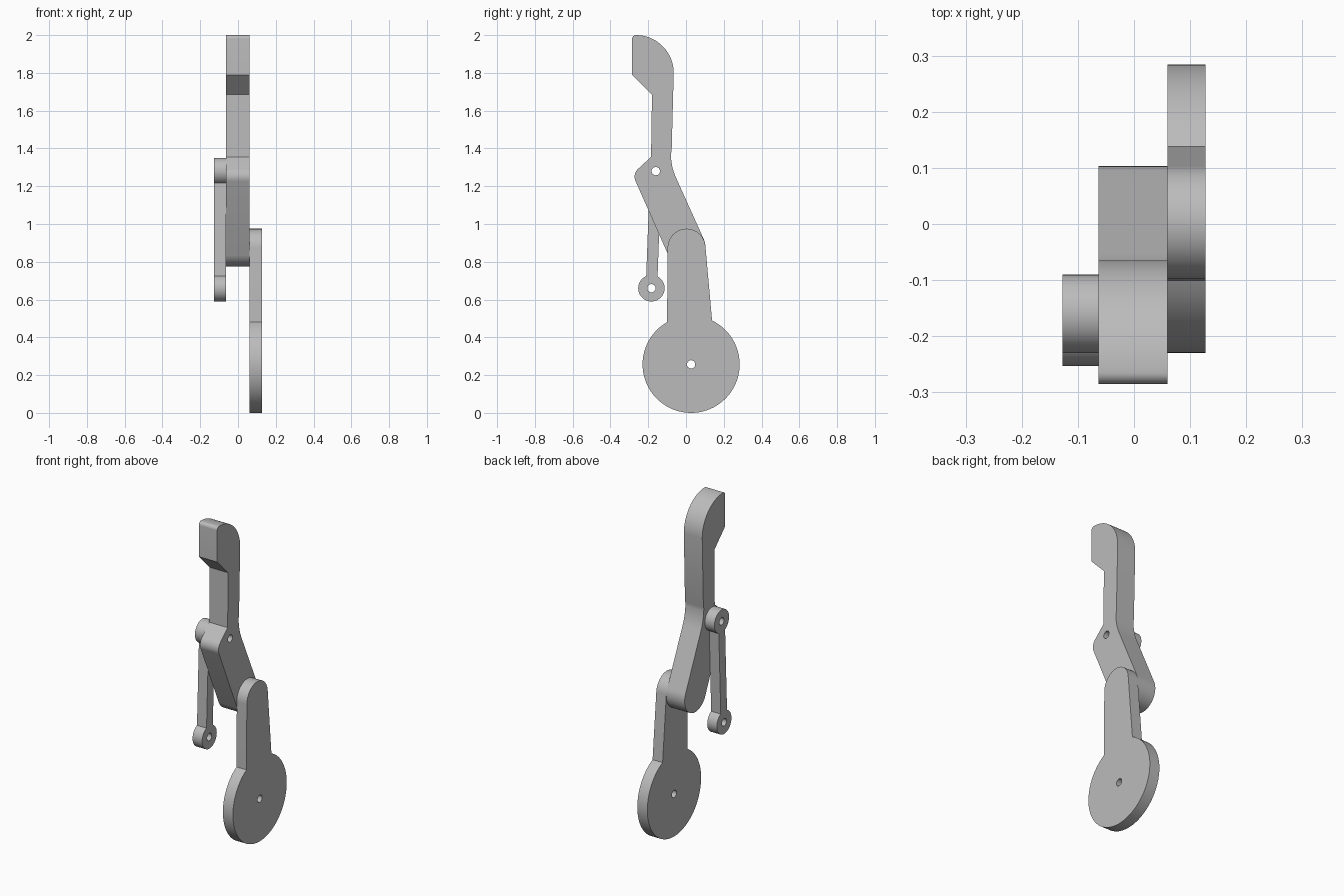
import bpy, bmesh
from math import radians, cos, sin

cube = bpy.data.objects.get("Cube")
if cube:
    bpy.data.objects.remove(cube)

# One plain grey for all parts
grey = bpy.data.materials.new("plain_grey")
grey.use_nodes = True
colour = (0.5, 0.5, 0.5, 1)
grey.diffuse_color = colour
grey.node_tree.nodes["Principled BSDF"].inputs["Base Color"].default_value = colour


def arc(cy, cz, r, start, end, n):
    """Points on a circular arc in the (y, z) plane, angles in degrees."""
    angles = [radians(start + (end - start) * i / n) for i in range(n + 1)]
    return [(cy + r * cos(a), cz + r * sin(a)) for a in angles]


def plate(name, outline, holes, x0, x1):
    """Flat plate cut from a side outline, with round pin holes."""
    bm = bmesh.new()
    loops = [outline] + [arc(y, z, 0.022, 0, 360, 24)[:-1] for y, z in holes]
    edges = []
    for loop in loops:
        verts = [bm.verts.new((x0, y, z)) for y, z in loop]
        edges += [bm.edges.new((verts[i - 1], verts[i])) for i in range(len(verts))]
    bmesh.ops.triangle_fill(bm, edges=edges, use_beauty=True, normal=(1, 0, 0))
    solid = bmesh.ops.extrude_face_region(bm, geom=bm.faces[:], use_keep_orig=True)
    moved = [v for v in solid["geom"] if isinstance(v, bmesh.types.BMVert)]
    bmesh.ops.translate(bm, verts=moved, vec=(x1 - x0, 0, 0))
    bmesh.ops.recalc_face_normals(bm, faces=bm.faces[:])
    mesh = bpy.data.meshes.new(name)
    bm.to_mesh(mesh)
    bm.free()
    mesh.materials.append(grey)
    obj = bpy.data.objects.new(name, mesh)
    bpy.context.collection.objects.link(obj)
    bpy.ops.object.select_all(action="DESELECT")
    obj.select_set(True)
    bpy.context.view_layer.objects.active = obj
    bpy.ops.object.shade_smooth_by_angle(angle=radians(20))


# Disc with a tapered rounded arm
disc = (0.027, 0.257)
crank = arc(*disc, 0.257, 119.7, 424.4, 72) + arc(0.003, 0.875, 0.1, 5, 180, 32)
plate("crank_disc", crank, [disc], 0.06, 0.127)

# Bent lever with a hooked head
pivot = (-0.16, 1.28)
lever = (arc(0, 0.878, 0.103, 205, 385, 36)          # rounded foot
         + arc(0.23, 1.372, 0.31, 205, 180, 8)       # bend at the back
         + [(-0.076, 1.385)]
         + arc(-0.265, 1.8, 0.2, 0, 90, 24)          # curved head
         + arc(-0.265, 1.98, 0.02, 90, 180, 8)[1:]
         + [(-0.285, 1.79), (-0.18, 1.685), (-0.185, 1.355)]
         + arc(-0.215, 1.25, 0.057, 135, 205, 12))   # elbow
plate("bent_lever", lever, [pivot], -0.063, 0.06)

# Connecting link with an eye at each end
lower_eye = (-0.183, 0.66)
link = arc(*lower_eye, 0.07, 113.3, 422.5, 48) + arc(*pivot, 0.07, 293.3, 602.5, 48)
plate("connecting_link", link, [lower_eye, pivot], -0.127, -0.063)
